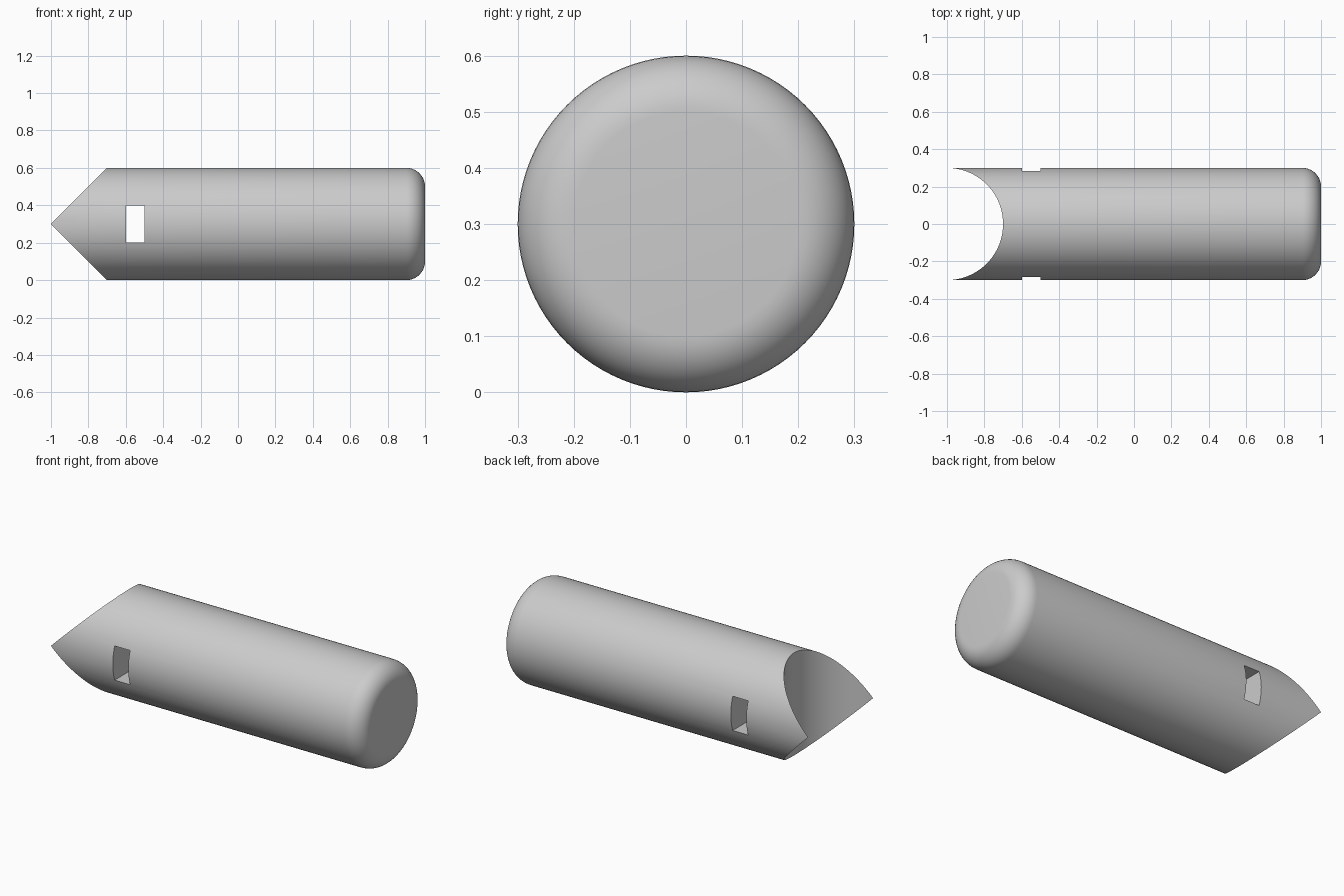
import bpy, bmesh, math

cube = bpy.data.objects.get("Cube")
if cube:
    bpy.data.objects.remove(cube, do_unlink=True)

R = 0.3          # tube radius, also the radius of the notch
FILLET = 0.1     # rounding of the closed end
SIDES = 96
STEPS = 10

grey = bpy.data.materials.new("plain grey")
grey.use_nodes = True
colour = (0.6, 0.6, 0.6, 1)
grey.diffuse_color = colour
grey.node_tree.nodes["Principled BSDF"].inputs["Base Color"].default_value = colour

bm = bmesh.new()


def ring(radius, x_at):
    """Ring about the x axis; x_at gives x from the height above the axis."""
    verts = []
    for i in range(SIDES):
        a = 2 * math.pi * i / SIDES
        h = radius * math.sin(a)
        verts.append(bm.verts.new((x_at(h), radius * math.cos(a), R + h)))
    return verts


# Open end follows the notch, the other end is rounded to a flat cap
rings = [ring(R, lambda h: -1 + abs(h))]
for s in range(STEPS + 1):
    t = math.pi / 2 * s / STEPS
    x = 1 - FILLET + FILLET * math.sin(t)
    rings.append(ring(R - FILLET + FILLET * math.cos(t), lambda h, x=x: x))

for a, b in zip(rings, rings[1:]):
    for i in range(SIDES):
        j = (i + 1) % SIDES
        bm.faces.new((a[i], a[j], b[j], b[i]))
bm.faces.new(rings[-1])

# Concave notch: upright strips joining the upper and lower rims
rim = rings[0]
half = SIDES // 2
for i in range(half):
    corners = [rim[i], rim[i + 1], rim[-i - 1], rim[-i % SIDES]]
    bm.faces.new(list(dict.fromkeys(corners)))
bmesh.ops.recalc_face_normals(bm, faces=bm.faces)

mesh = bpy.data.meshes.new("notched_rod")
bm.to_mesh(mesh)
bm.free()
mesh.materials.append(grey)
rod = bpy.data.objects.new("notched_rod", mesh)
bpy.context.collection.objects.link(rod)

# Rectangular slot straight through the rod
bpy.ops.mesh.primitive_cube_add(size=1, location=(-0.55, 0, R))
cutter = bpy.context.object
cutter.name = "slot_cutter"
cutter.scale = (0.1, 1, 0.2)
cutter.hide_render = True
cutter.data.materials.append(grey)
bpy.context.view_layer.update()

bpy.ops.object.select_all(action="DESELECT")
rod.select_set(True)
bpy.context.view_layer.objects.active = rod
slot = rod.modifiers.new("slot", "BOOLEAN")
slot.operation = "DIFFERENCE"
slot.solver = "EXACT"
slot.object = cutter
bpy.ops.object.modifier_apply(modifier=slot.name)
bpy.data.objects.remove(cutter, do_unlink=True)

bpy.ops.object.shade_smooth_by_angle(angle=math.radians(30))
